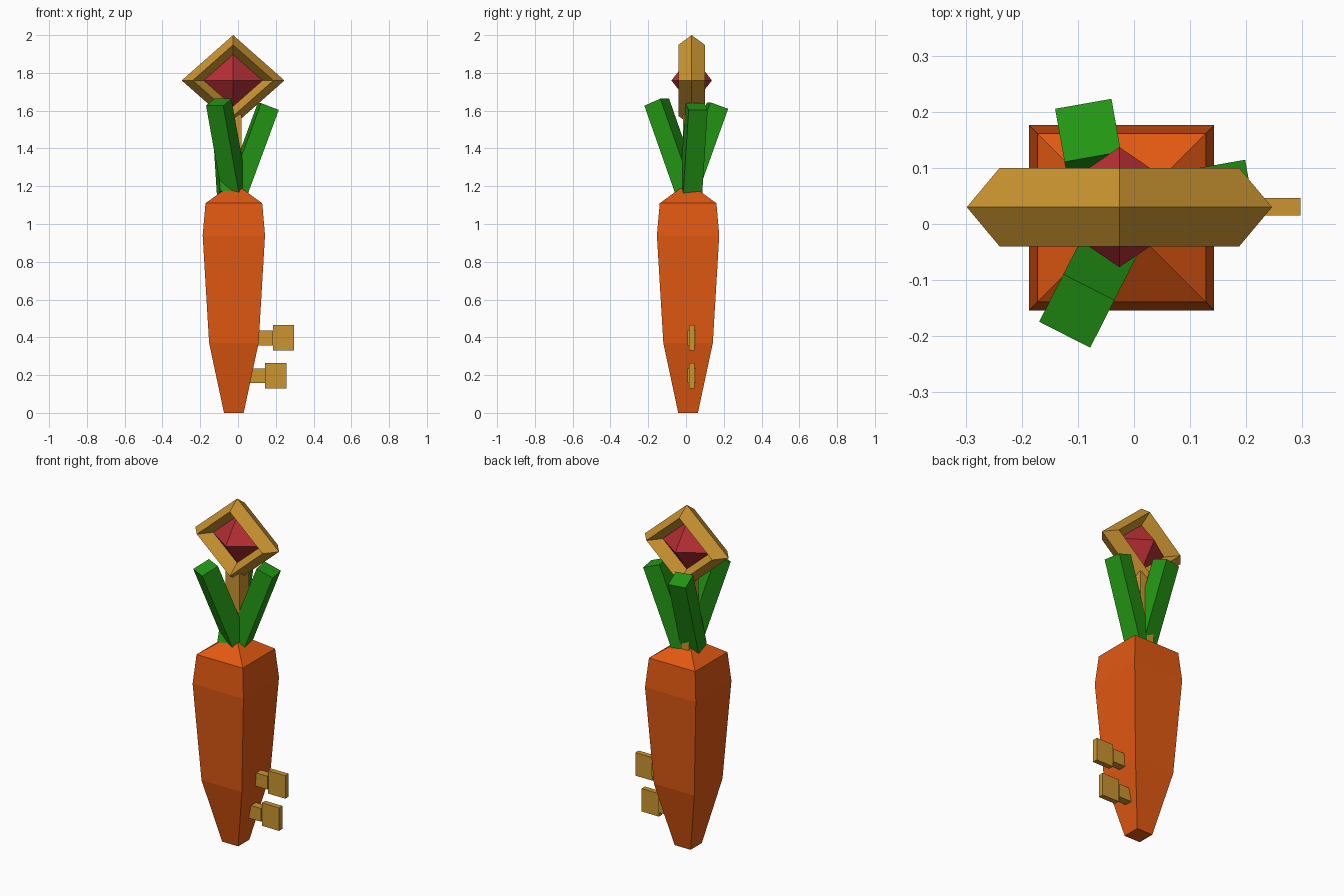
import bpy, bmesh, math
from mathutils import Vector, Matrix

if "Cube" in bpy.data.objects:
    bpy.data.objects.remove(bpy.data.objects["Cube"])


def material(name, rgb):
    m = bpy.data.materials.new(name)
    m.diffuse_color = (*rgb, 1)
    m.use_nodes = True
    m.node_tree.nodes["Principled BSDF"].inputs["Base Color"].default_value = m.diffuse_color
    return m


ORANGE = material("orange", (0.76, 0.10, 0.006))
GREEN = material("green", (0.017, 0.31, 0.007))
GOLD = material("gold", (0.60, 0.30, 0.03))
RED = material("red", (0.47, 0.028, 0.034))


def make(name, bm, mat):
    bmesh.ops.recalc_face_normals(bm, faces=bm.faces)
    me = bpy.data.meshes.new(name)
    bm.to_mesh(me)
    bm.free()
    me.materials.append(mat)
    ob = bpy.data.objects.new(name, me)
    bpy.context.collection.objects.link(ob)
    return ob


def box(name, lo, hi, mat):
    lo, hi = Vector(lo), Vector(hi)
    bm = bmesh.new()
    bmesh.ops.create_cube(bm, size=1, matrix=Matrix.Translation((lo + hi) / 2)
                          @ Matrix.Diagonal((*(hi - lo), 1)))
    return make(name, bm, mat)


# Carrot body: square rings of (height, half width)
bm = bmesh.new()
rings = []
for z, h in [(0, 0.052), (0.37, 0.131), (0.94, 0.165), (1.11, 0.15), (1.19, 0.04)]:
    rings.append([bm.verts.new((-0.022 + sx * h, 0.011 + sy * h, z))
                  for sx, sy in [(-1, -1), (1, -1), (1, 1), (-1, 1)]])
for a, b in zip(rings, rings[1:]):
    for i in range(4):
        j = (i + 1) % 4
        bm.faces.new((a[i], a[j], b[j], b[i]))
bm.faces.new(rings[0])
bm.faces.new(rings[-1])
make("carrot_body", bm, ORANGE)


# Leaves: square bars leaning outwards, given by top centre, lean heading and tilt
def leaf(name, top, heading, tilt, length=0.5, width=0.102):
    bm = bmesh.new()
    rot = Matrix.Rotation(math.radians(heading), 4, 'Z') @ Matrix.Rotation(math.radians(tilt), 4, 'Y')
    bmesh.ops.create_cube(bm, size=1, matrix=Matrix.Translation(top) @ rot
                          @ Matrix.Translation((0, 0, -length / 2))
                          @ Matrix.Diagonal((width, width, length, 1)))
    make(name, bm, GREEN)


leaf("leaf_front", (-0.102, -0.155, 1.645), 243, 21.5)
leaf("leaf_back", (-0.082, 0.167, 1.627), 100, 20)
leaf("leaf_right", (0.16, 0.056, 1.622), 10, 20.5)

# Key shaft, running down through the carrot
CX, CY, CZ = -0.026, 0.03, 1.76
box("key_shaft", (CX - 0.045, CY - 0.045, 0.08), (CX + 0.045, CY + 0.045, 1.58), GOLD)

# Key bow: four-cornered ring with a diamond cross-section
bm = bmesh.new()
ring = []
for i in range(4):
    a = i * math.pi / 2
    ring.append([bm.verts.new((CX + 0.272 * s * math.cos(a), CY + dy, CZ + 0.24 * s * math.sin(a)))
                 for s, dy in [(1, 0), (0.785, -0.07), (0.57, 0), (0.785, 0.07)]])
for i in range(4):
    p, q = ring[i], ring[(i + 1) % 4]
    for k in range(4):
        m = (k + 1) % 4
        bm.faces.new((p[k], q[k], q[m], p[m]))
make("key_bow", bm, GOLD)

# Gem: octahedron inside the bow
bm = bmesh.new()
rim = [bm.verts.new((CX + x, CY, CZ + z))
       for x, z in [(0.157, 0), (0, 0.138), (-0.157, 0), (0, -0.138)]]
for dy in (-0.107, 0.107):
    tip = bm.verts.new((CX, CY + dy, CZ))
    for i in range(4):
        bm.faces.new((rim[i], rim[(i + 1) % 4], tip))
make("gem", bm, RED)

# Key teeth: a connector and a wider plate, twice
for name, dx, dz in [("upper", 0, 0), ("lower", -0.041, -0.2)]:
    box(name + "_tooth_stem", (0.0, 0.007, 0.357 + dz), (0.186 + dx, 0.053, 0.435 + dz), GOLD)
    box(name + "_tooth_plate", (0.185 + dx, 0.015, 0.33 + dz), (0.297 + dx, 0.046, 0.465 + dz), GOLD)
